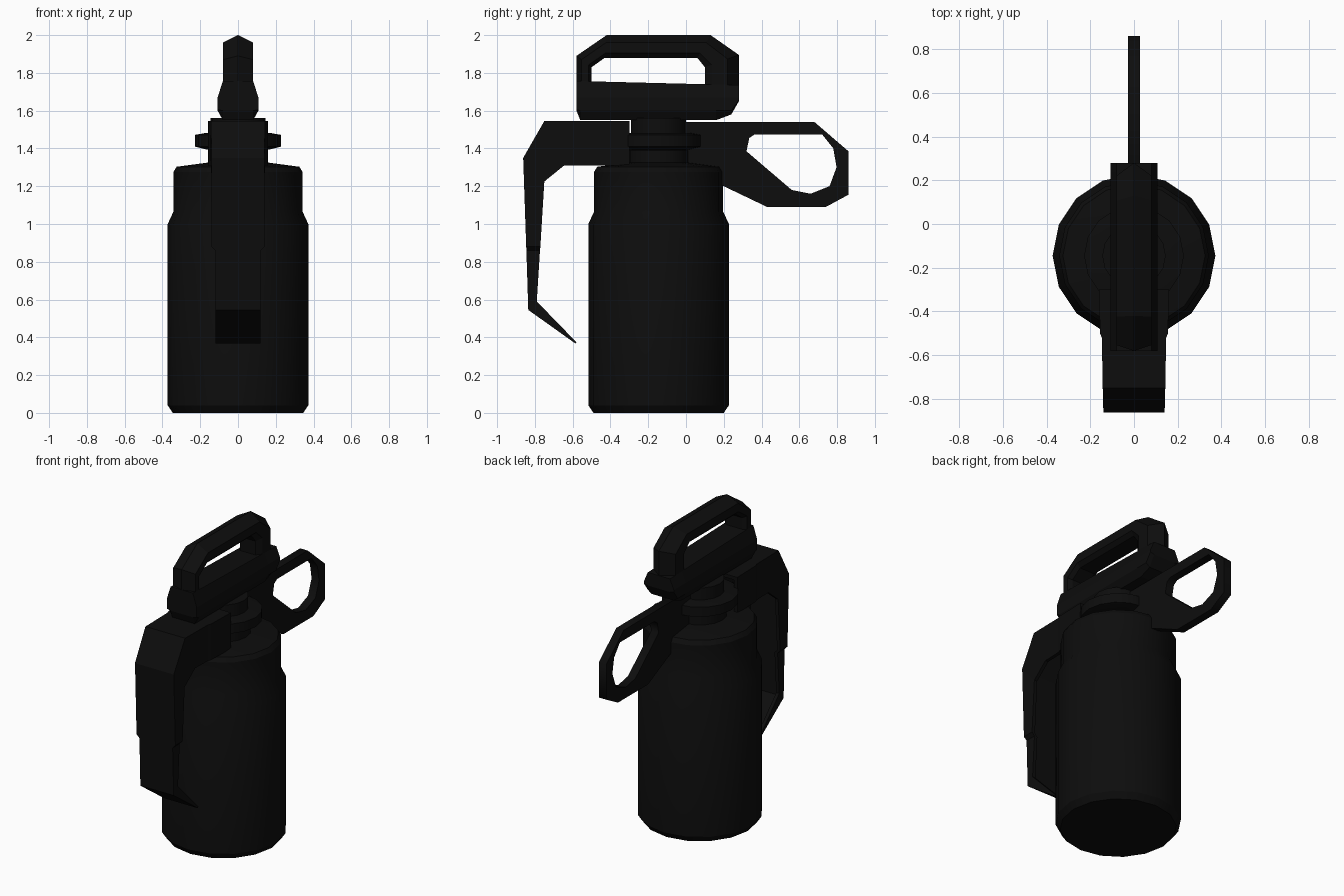
import bpy, bmesh
from math import sin, cos, pi
from mathutils import Vector

if "Cube" in bpy.data.objects:
    bpy.data.objects.remove(bpy.data.objects["Cube"])

black = bpy.data.materials.new("black_paint")
black.diffuse_color = (0.004, 0.004, 0.004, 1)
black.use_nodes = True
black.node_tree.nodes["Principled BSDF"].inputs["Base Color"].default_value = black.diffuse_color


def loft(name, rings, smooth=False):
    """Skin a list of equal-length point rings and cap both ends."""
    bm = bmesh.new()
    vs = [[bm.verts.new(p) for p in r] for r in rings]
    n = len(rings[0])
    for a, b in zip(vs, vs[1:]):
        for i in range(n):
            j = (i + 1) % n
            bm.faces.new((a[i], a[j], b[j], b[i]))
    bm.faces.new(vs[0][::-1])
    bm.faces.new(vs[-1])
    bmesh.ops.recalc_face_normals(bm, faces=bm.faces)
    me = bpy.data.meshes.new(name)
    bm.to_mesh(me)
    bm.free()
    ob = bpy.data.objects.new(name, me)
    bpy.context.collection.objects.link(ob)
    me.materials.append(black)
    if smooth:
        select(ob)
        bpy.ops.object.shade_smooth_by_angle(angle=0.45)
    return ob


def select(ob):
    bpy.ops.object.select_all(action='DESELECT')
    ob.select_set(True)
    bpy.context.view_layer.objects.active = ob


def lathe(name, profile, sides=16, cy=-0.145):
    rings = [[(r * cos(2 * pi * i / sides), cy + r * sin(2 * pi * i / sides), z)
              for i in range(sides)] for r, z in profile]
    return loft(name, rings, True)


# Canister, neck and collar
lathe("canister", [(.345, 0), (.372, .04), (.372, 1.0), (.342, 1.065),
                   (.342, 1.275), (.325, 1.303), (.16, 1.325)])
lathe("neck", [(.16, 1.3), (.16, 1.39), (.145, 1.40), (.145, 1.56)])
lathe("neck_collar", [(.17, 1.395), (.228, 1.41), (.228, 1.472), (.17, 1.482)])

# Safety lever: folded channel, given as outer (y, z), inner (y, z), half width
stations = [
    ((-.30, 1.545), (-.30, 1.31), .16), ((-.50, 1.545), (-.50, 1.31), .155),
    ((-.52, 1.545), (-.52, 1.31), .147), ((-.75, 1.545), (-.645, 1.31), .143),
    ((-.862, 1.35), (-.75, 1.225), .14), ((-.846, .88), (-.771, .88), .14),
    ((-.845, .86), (-.773, .86), .12), ((-.835, .545), (-.79, .59), .12),
    ((-.585, .367), (-.58, .374), .12)]
rings, t = [], .022
for o, i, w in stations:
    o, i = Vector(o), Vector(i)
    m = o.lerp(i, min(.5, t / (i - o).length))
    half = [(w, o), (w, i), (w - t, i), (w - t, m)]
    pts = half + [(-x, p) for x, p in reversed(half)]
    rings.append([(x, p.x, p.y) for x, p in pts])
loft("safety_lever", rings)

# Carry handle: arched loop with a ridged outer edge
outer = [(-.58, 1.62), (-.58, 1.89), (-.42, 2.0), (.13, 2.0), (.28, 1.895), (.28, 1.66)]
inner = [(-.5, 1.62), (-.5, 1.83), (-.43, 1.88), (.06, 1.88), (.10, 1.83), (.10, 1.66)]
rings = []
for o, i in zip(outer, inner):
    o, i = Vector(o), Vector(i)
    sec = [(0, 0), (.08, .33), (.08, .8), (.055, 1), (-.055, 1), (-.08, .8), (-.08, .33)]
    rings.append([(x, *o.lerp(i, f)) for x, f in sec])
loft("handle_loop", rings)

# Wider bar at the foot of the handle
rings = []
for y, zb in [(-.58, 1.60), (-.56, 1.55), (.16, 1.55), (.24, 1.58), (.28, 1.65)]:
    zt = 1.755 - .015 * (y + .5) / .6
    half = [(.08, zt), (.108, 1.67), (.108, max(1.6, zb + .006)), (.08, zb)]
    rings.append([(x, y, z) for x, z in half + [(-x, z) for x, z in reversed(half)]])
loft("handle_base", rings)

# Pull ring plate with finger hole, drawn in the y-z plane
plate = [(-.05, 1.54), (.68, 1.54), (.86, 1.385), (.86, 1.155), (.74, 1.09),
         (.43, 1.09), (.2, 1.2), (-.05, 1.32)]
hole = [(.335, 1.455), (.365, 1.475), (.72, 1.475), (.78, 1.40), (.797, 1.30),
        (.76, 1.2), (.66, 1.16), (.56, 1.18), (.32, 1.385)]
cu = bpy.data.curves.new("pull_ring", 'CURVE')
cu.dimensions, cu.fill_mode, cu.extrude = '2D', 'BOTH', .027
for loop in (plate, hole):
    sp = cu.splines.new('POLY')
    sp.points.add(len(loop) - 1)
    for p, (y, z) in zip(sp.points, loop):
        p.co = (y, z, 0, 1)
    sp.use_cyclic_u = True
ring = bpy.data.objects.new("pull_ring", cu)
bpy.context.collection.objects.link(ring)
ring.rotation_euler = (pi / 2, 0, pi / 2)
cu.materials.append(black)
select(ring)
bpy.ops.object.convert(target='MESH')
